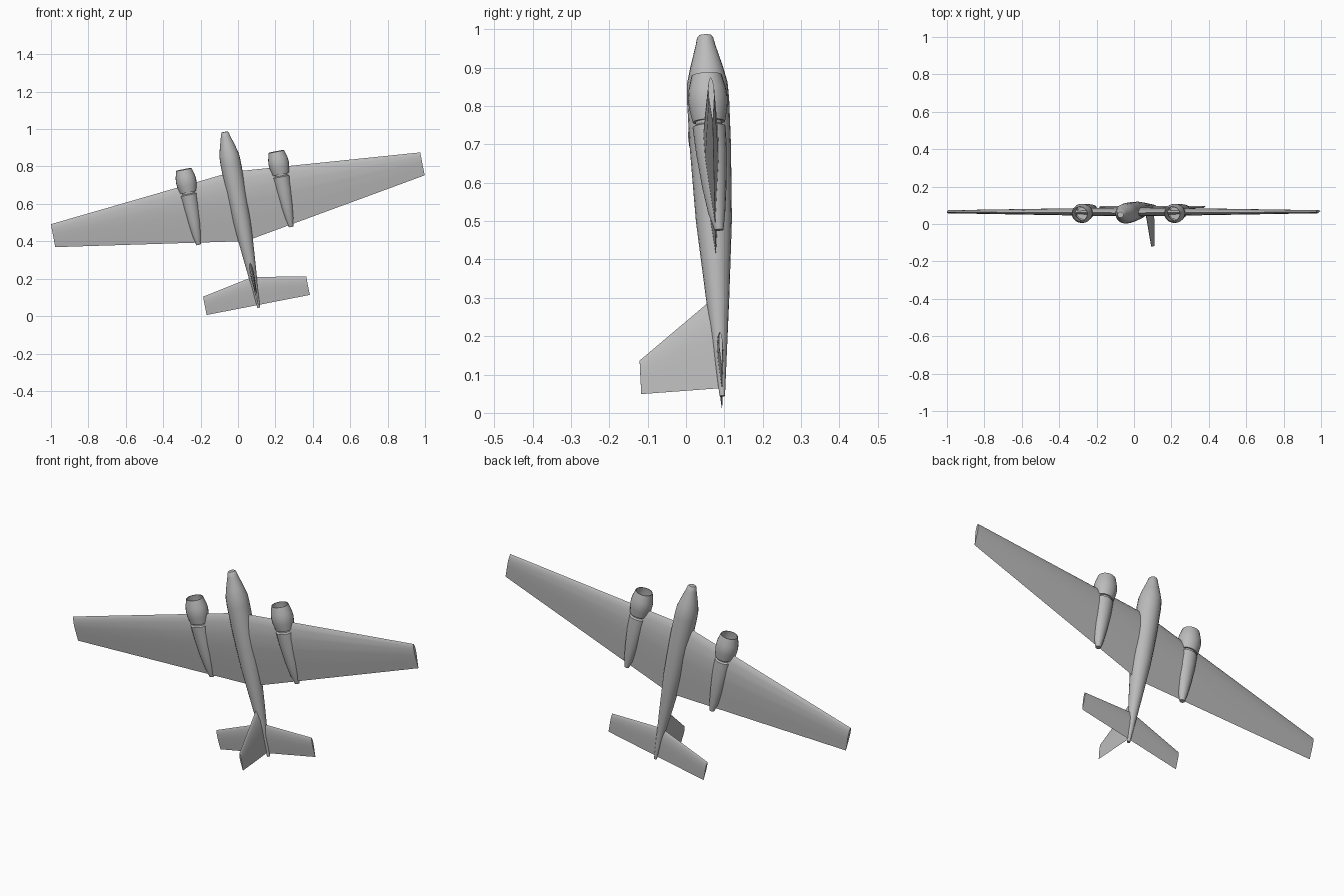
import bpy, bmesh, math
from mathutils import Matrix, Vector

cube = bpy.data.objects.get("Cube")
if cube:
    bpy.data.objects.remove(cube, do_unlink=True)

grey = bpy.data.materials.new("airframe_grey")
grey.use_nodes = True
grey.diffuse_color = (0.5, 0.5, 0.5, 1)
grey.node_tree.nodes["Principled BSDF"].inputs["Base Color"].default_value = (0.5, 0.5, 0.5, 1)

# Aircraft axes: x along the span, z to the nose, -y above the wing
POSE = (Matrix.Translation((0.003, 0.068, 0.6))
        @ Matrix.Rotation(math.radians(-11), 4, 'Y')
        @ Matrix.Rotation(math.radians(2.7), 4, 'X'))


def loft(name, rings, cap_start=True, cap_end=True, angle=35):
    """Skin a list of closed rings that have equal point counts."""
    bm = bmesh.new()
    loops = [[bm.verts.new(POSE @ Vector(p)) for p in ring] for ring in rings]
    for a, b in zip(loops, loops[1:]):
        for i in range(len(a)):
            j = (i + 1) % len(a)
            bm.faces.new((a[i], a[j], b[j], b[i]))
    if cap_start:
        bm.faces.new(loops[0][::-1])
    if cap_end:
        bm.faces.new(loops[-1])
    bmesh.ops.recalc_face_normals(bm, faces=bm.faces)
    mesh = bpy.data.meshes.new(name)
    bm.to_mesh(mesh)
    bm.free()
    mesh.materials.append(grey)
    obj = bpy.data.objects.new(name, mesh)
    bpy.context.collection.objects.link(obj)
    bpy.ops.object.select_all(action='DESELECT')
    obj.select_set(True)
    bpy.context.view_layer.objects.active = obj
    bpy.ops.object.shade_smooth_by_angle(angle=math.radians(angle))
    return obj


def circle(x, y, z, rx, ry, n=20):
    steps = [math.tau * i / n for i in range(n)]
    return [(x + rx * math.cos(t), y + ry * math.sin(t), z) for t in steps]


# Chord fraction and half thickness of the aerofoil
UPPER = [(0.03, 0.35), (0.1, 0.7), (0.25, 1), (0.45, 0.9), (0.7, 0.5)]
FOIL = [(0, 0)] + UPPER + [(1, 0.03)] + [(c, -h) for c, h in reversed(UPPER)]


def foil(span, lead, trail, thick, upright=False):
    ring = []
    for c, h in FOIL:
        z, t = lead + (trail - lead) * c, thick * h / 2
        ring.append((t, span, z) if upright else (span, t, z))
    return ring


# Fuselage: station, radius
body = [(0.392, 0.016), (0.386, 0.021), (0.365, 0.026), (0.31, 0.042), (0.265, 0.053),
        (0.22, 0.055), (0.1, 0.054), (-0.1, 0.047), (-0.3, 0.031), (-0.5, 0.013), (-0.567, 0.007)]
loft("fuselage", [circle(0, 0, z, r, r) for z, r in body])

# Flying surfaces
tip = (0.085, -0.04, 0.016)
loft("main_wing", [foil(-1.006, *tip), foil(0, 0.175, -0.203, 0.048), foil(1.006, *tip)])
tip = (-0.451, -0.551, 0.01)
loft("tailplane", [foil(-0.281, *tip), foil(0, -0.398, -0.551, 0.017), foil(0.281, *tip)])
loft("tail_fin", [foil(0, -0.298, -0.546, 0.022, True),
                  foil(-0.211, -0.463, -0.552, 0.009, True)])

# Engines: open cowl ring with inner wall, then tapering nacelle
cowl = [(0.113, 0.038), (0.113, 0.045), (0.15, 0.053), (0.175, 0.055), (0.2, 0.052),
        (0.237, 0.042), (0.237, 0.039), (0.2, 0.046), (0.13, 0.044)]
nacelle = [(0.135, 0.036, -0.003), (0.105, 0.036, -0.003), (0.1, 0.045, -0.003),
           (0.03, 0.042, 0), (-0.06, 0.033, 0.003), (-0.13, 0.023, 0.006),
           (-0.175, 0.012, 0.01)]
for side, x in (("left", 0.252), ("right", -0.252)):
    loft(side + "_engine_cowl", [circle(x, -0.003, z, r, r * 0.94) for z, r in cowl], False, False)
    loft(side + "_nacelle", [circle(x, y, z, r, r * 0.96) for z, r, y in nacelle])
